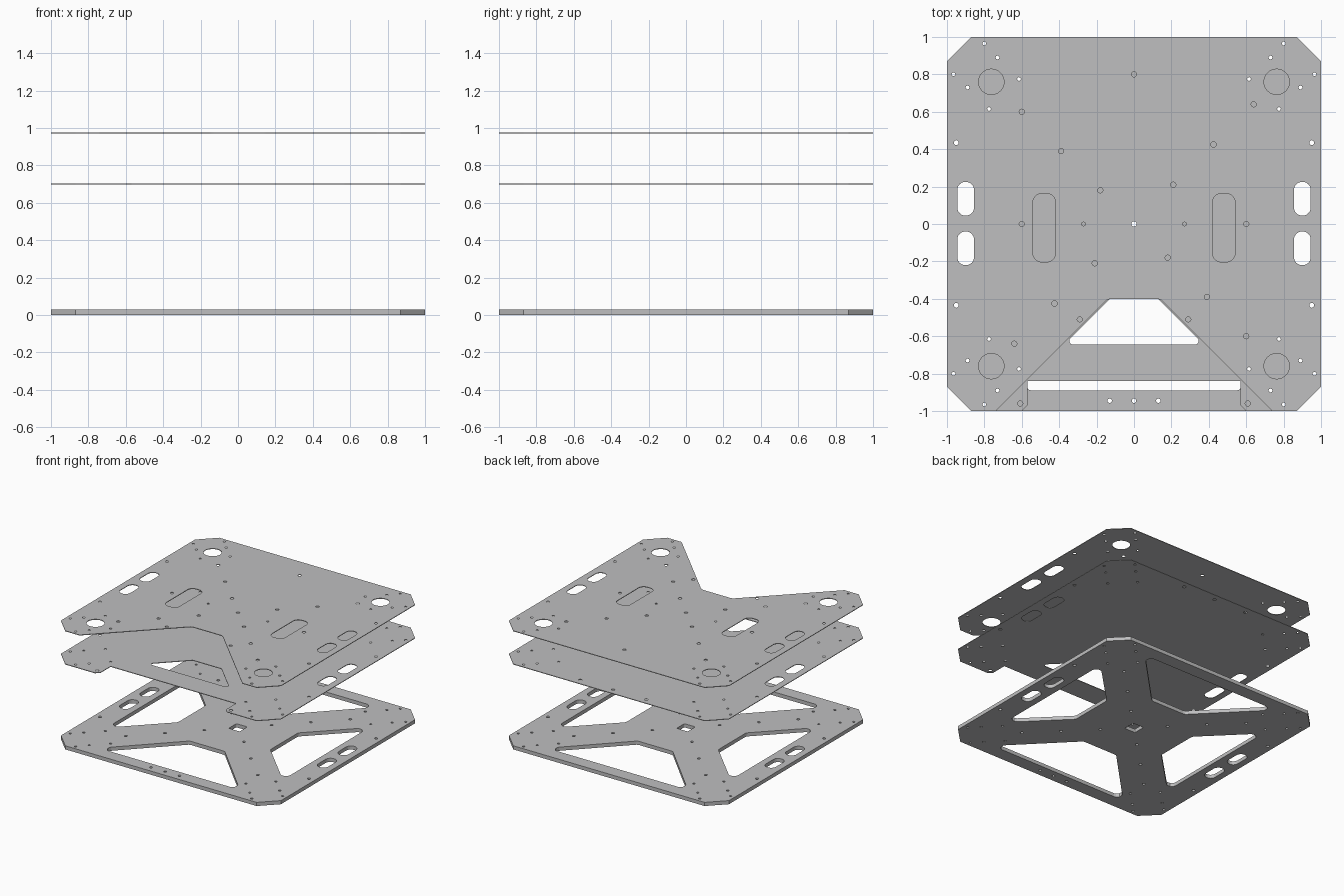
import bpy
from math import cos, sin, pi, tan
from mathutils import Vector

if "Cube" in bpy.data.objects:
    bpy.data.objects.remove(bpy.data.objects["Cube"], do_unlink=True)

grey = bpy.data.materials.new("plate_grey")
grey.use_nodes = True
colour = (0.52, 0.52, 0.525, 1)
grey.diffuse_color = colour
grey.node_tree.nodes["Principled BSDF"].inputs["Base Color"].default_value = colour


def rounded(points, radius, steps=6):
    """Polygon with each corner replaced by a tangent arc."""
    result = []
    count = len(points)
    for i in range(count):
        p = Vector(points[i])
        a = (Vector(points[i - 1]) - p).normalized()
        b = (Vector(points[(i + 1) % count]) - p).normalized()
        half = a.angle(b) / 2
        reach = radius / tan(half)
        centre = p + (a + b).normalized() * radius / sin(half)
        start, end = p + a * reach - centre, p + b * reach - centre
        for k in range(steps + 1):
            spoke = start.lerp(end, k / steps).normalized() * radius
            result.append(tuple(centre + spoke))
    return result


def circle(x, y, r, sides=12):
    return [(x + r * cos(2 * pi * i / sides), y + r * sin(2 * pi * i / sides))
            for i in range(sides)]


def slot(x, y, w, h, r):
    return rounded([(x - w / 2, y - h / 2), (x + w / 2, y - h / 2),
                    (x + w / 2, y + h / 2), (x - w / 2, y + h / 2)], r)


def trapezoid(inner, inner_half, outer, outer_half, r, turn=0):
    """Opening that widens outwards; turn counts quarter turns from the back."""
    pts = [(-inner_half, inner), (inner_half, inner), (outer_half, outer), (-outer_half, outer)]
    for _ in range(turn):
        pts = [(-y, x) for x, y in pts]
    return rounded(pts, r)


def quadrants(x, y):
    return [(sx * x, sy * y) for sx in (1, -1) for sy in (1, -1)]


def drill(points, r):
    return [circle(x, y, r) for x, y in points]


def plate(name, outline, openings, bottom, thickness):
    """Flat sheet with openings, extruded from a filled 2D curve."""
    curve = bpy.data.curves.new(name, "CURVE")
    curve.dimensions = "2D"
    curve.fill_mode = "BOTH"
    curve.extrude = thickness / 2
    for loop in [outline] + openings:
        spline = curve.splines.new("POLY")
        spline.points.add(len(loop) - 1)
        for point, (x, y) in zip(spline.points, loop):
            point.co = (x, y, 0, 1)
        spline.use_cyclic_u = True
    source = bpy.data.objects.new(name + "_curve", curve)
    bpy.context.collection.objects.link(source)
    graph = bpy.context.evaluated_depsgraph_get()
    mesh = bpy.data.meshes.new_from_object(source.evaluated_get(graph))
    bpy.data.objects.remove(source, do_unlink=True)
    for face in mesh.polygons:
        face.use_smooth = False
    mesh.materials.clear()
    mesh.materials.append(grey)
    obj = bpy.data.objects.new(name, mesh)
    obj.location.z = bottom + thickness / 2
    bpy.context.collection.objects.link(obj)


# Chamfered square, starting and ending at the front edge
C = 0.87
rim = [(C, -1), (1, -C), (1, C), (C, 1), (-C, 1), (-1, C), (-1, -C), (-C, -1)]

# Features shared by the plates
side_slots = [slot(s * 0.9, y, 0.09, 0.18, 0.043) for s in (1, -1) for y in (0.135, -0.13)]
corner_points = []
for a, b in ((0.8, 0.965), (0.73, 0.89), (0.615, 0.775)):
    corner_points += quadrants(a, b) + quadrants(b, a)
corner_holes = drill(corner_points, 0.01)
edge_holes = drill(quadrants(0.95, 0.435), 0.013)
diagonal = [(s * d, s * d) for d in (0.21, 0.425, 0.64) for s in (1, -1)]
diagonal += [(s * d, -s * d) for d in (0.18, 0.39, 0.6) for s in (1, -1)]

# Top plate with front notch
notch = rounded([(-0.74, -1), (-0.14, -0.4), (0.14, -0.4), (0.74, -1)], 0.05)[7:21]
top_holes = drill(diagonal + [(0, 0), (0, 0.8), (-0.6, 0), (0.6, 0),
                              (-0.29, -0.51), (0.29, -0.51)], 0.014)
top_holes += drill([(-0.27, 0), (0.27, 0)], 0.01)
top_holes += [circle(x, y, 0.068, 32) for x, y in quadrants(0.763, 0.76)]
top_holes += [slot(s * 0.48, -0.02, 0.12, 0.365, 0.045) for s in (1, -1)]
plate("top_plate", rim + [(-0.74, -1)] + notch + [(0.74, -1)],
      top_holes + side_slots + corner_holes + edge_holes, 0.97, 0.005)

# Middle plate with front cutout and trapezoid window
cutout = [(-0.6, -1), (-0.57, -0.97), (-0.57, -0.84), (0.57, -0.84), (0.57, -0.97), (0.6, -1)]
middle_holes = [trapezoid(-0.4, 0.13, -0.645, 0.375, 0.02)]
middle_holes += drill([(0, 0), (-0.3, 0.945), (0, 0.945), (0.3, 0.945),
                       (-0.608, -0.96), (0.608, -0.96)], 0.014)
plate("middle_plate", rim + cutout, middle_holes + side_slots + corner_holes + edge_holes,
      0.697, 0.005)

# Thick base plate with four openings leaving a cross
base_holes = [trapezoid(0.4, 0.16, 0.89, 0.64, 0.04, t) for t in (0, 2)]
base_holes += [trapezoid(0.42, 0.18, 0.8, 0.56, 0.04, t) for t in (1, 3)]
base_holes += [slot(0, 0, 0.1, 0.1, 0.01)]
base_holes += drill([(-0.13, -0.945), (0, -0.945), (0.13, -0.945)]
                    + quadrants(0.18, 0.18) + quadrants(0.39, 0.39) + quadrants(0.6, 0.6), 0.012)
plate("base_plate", rim, base_holes + side_slots + corner_holes + edge_holes, 0, 0.03)
